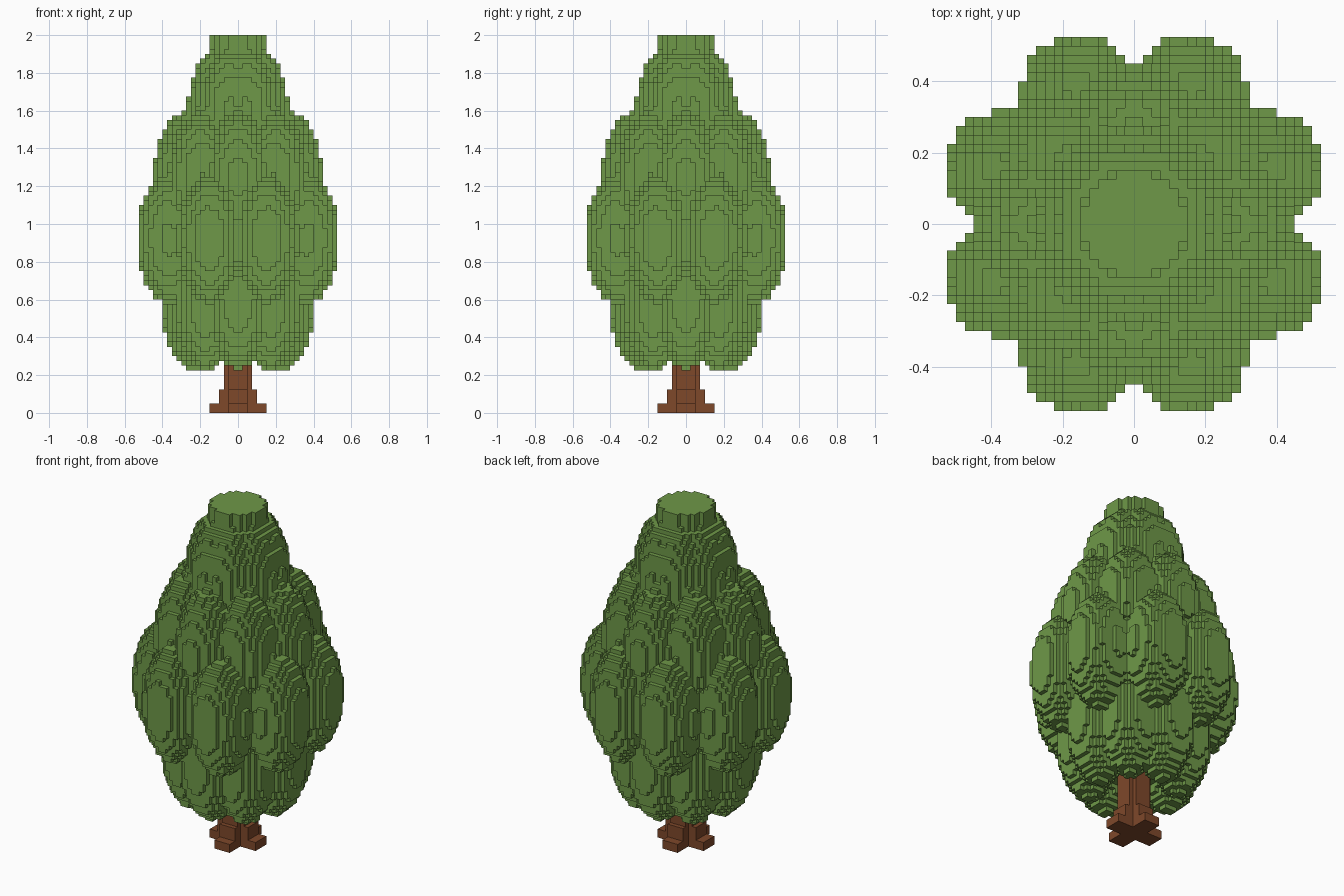
import bpy, bmesh, math

cube = bpy.data.objects.get("Cube")
if cube:
    bpy.data.objects.remove(cube, do_unlink=True)

S = 0.025  # block size


def material(name, rgb):
    m = bpy.data.materials.new(name)
    m.use_nodes = True
    m.diffuse_color = (*rgb, 1)
    m.node_tree.nodes["Principled BSDF"].inputs["Base Color"].default_value = (*rgb, 1)
    return m


def fill(cells, centre, half, inside):
    """Add every block whose centre, in units of the half size, passes the test."""
    spans = [range(math.floor((c - h) / S), math.ceil((c + h) / S))
             for c, h in zip(centre, half)]
    for i in spans[0]:
        for j in spans[1]:
            for k in spans[2]:
                p = [((n + 0.5) * S - c) / h for n, c, h in zip((i, j, k), centre, half)]
                if inside(*p):
                    cells.add((i, j, k))


def ball(x, y, z):
    return x * x + y * y + z * z <= 1


def drum(x, y, z):
    return x * x + y * y <= 1 and abs(z) < 1


def box(x, y, z):
    return max(abs(x), abs(y), abs(z)) < 1


def block_object(name, cells, mat):
    """Mesh the outer skin of a set of blocks."""
    bm = bmesh.new()
    verts = {}

    def vert(key):
        if key not in verts:
            verts[key] = bm.verts.new([n * S for n in key])
        return verts[key]

    for cell in sorted(cells):
        for axis in range(3):
            u, v = (axis + 1) % 3, (axis + 2) % 3
            for side in (0, 1):
                near = list(cell)
                near[axis] += 2 * side - 1
                if tuple(near) in cells:
                    continue
                loop = []
                for du, dv in ((0, 0), (1, 0), (1, 1), (0, 1)):
                    key = list(cell)
                    key[axis] += side
                    key[u] += du
                    key[v] += dv
                    loop.append(vert(tuple(key)))
                bm.faces.new(loop if side else loop[::-1])
    mesh = bpy.data.meshes.new(name)
    bm.to_mesh(mesh)
    bm.free()
    mesh.materials.append(mat)
    obj = bpy.data.objects.new(name, mesh)
    bpy.context.collection.objects.link(obj)


# Foliage: four staggered rings of eight tall lobes around a round core
leaves = set()
for ring_radius, height, turn in ((0.24, 0.57, 0), (0.4, 0.92, 0.5),
                                  (0.28, 1.25, 0), (0.11, 1.59, 0.5)):
    for n in range(8):
        a = (n + turn) * math.pi / 4
        centre = (ring_radius * math.cos(a), ring_radius * math.sin(a), height)
        fill(leaves, centre, (0.165, 0.165, 0.34), ball)
fill(leaves, (0, 0, 1.175), (0.15, 0.15, 0.825), drum)
fill(leaves, (0, 0, 0.925), (0.25, 0.25, 0.325), drum)

# Trunk: plus-shaped tiers that narrow upwards
wood = set()
for reach, top in ((0.15, 0.05), (0.1, 0.125), (0.075, 0.4)):
    for hx, hy in ((reach, 0.05), (0.05, reach)):
        fill(wood, (0, 0, top / 2), (hx, hy, top / 2), box)

block_object("foliage", leaves, material("leaf green", (0.156, 0.314, 0.065)))
block_object("trunk", wood - leaves, material("bark brown", (0.209, 0.065, 0.023)))
